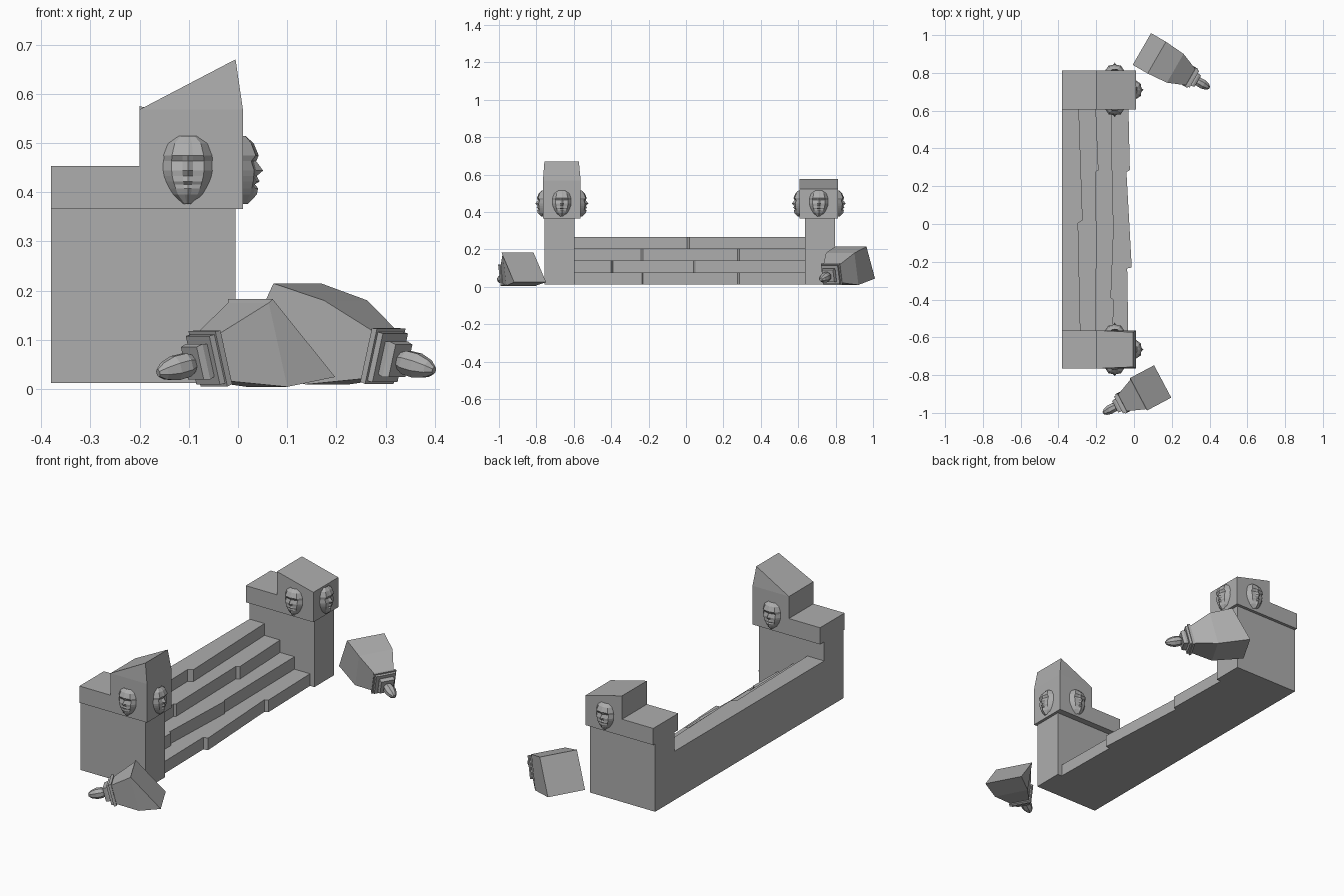
import bpy, bmesh
from math import radians, cos, sin, pi
from mathutils import Matrix, Vector

cube = bpy.data.objects.get("Cube")
if cube:
    bpy.data.objects.remove(cube, do_unlink=True)

# One stone colour
stone = bpy.data.materials.new("grey_stone")
stone.use_nodes = True
stone.diffuse_color = (0.42, 0.42, 0.42, 1)
stone.node_tree.nodes["Principled BSDF"].inputs["Base Color"].default_value = (0.42, 0.42, 0.42, 1)


def finish(name, bm, matrix=None):
    bmesh.ops.recalc_face_normals(bm, faces=bm.faces)
    mesh = bpy.data.meshes.new(name)
    bm.to_mesh(mesh)
    bm.free()
    mesh.materials.append(stone)
    obj = bpy.data.objects.new(name, mesh)
    bpy.context.collection.objects.link(obj)
    if matrix:
        obj.matrix_world = matrix
    return obj


def loft(name, rings, matrix=None):
    """Skin a stack of equal-length rings and close both ends."""
    bm = bmesh.new()
    loops = [[bm.verts.new(p) for p in ring] for ring in rings]
    n = len(loops[0])
    for a, b in zip(loops, loops[1:]):
        for i in range(n):
            j = (i + 1) % n
            bm.faces.new((a[i], a[j], b[j], b[i]))
    bm.faces.new(loops[0])
    bm.faces.new(loops[-1])
    return finish(name, bm, matrix)


def rect(x0, x1, y0, y1, z):
    return [(x0, y0, z), (x1, y0, z), (x1, y1, z), (x0, y1, z)]


# Staircase: each step has a worn, jogged front edge given as (y, x)
BACK, BASE = -0.38, 0.012
steps = [
    (0.075, [(-0.6, -0.03), (-0.235, -0.036), (-0.23, -0.012), (0.275, -0.04), (0.285, -0.022), (0.64, -0.03)]),
    (0.14, [(-0.6, -0.112), (-0.4, -0.108), (-0.39, -0.122), (0.04, -0.105), (0.05, -0.112), (0.64, -0.12)]),
    (0.205, [(-0.6, -0.2), (-0.24, -0.205), (-0.23, -0.195), (0.275, -0.205), (0.285, -0.188), (0.64, -0.203)]),
    (0.267, [(-0.6, -0.283), (0.005, -0.296), (0.02, -0.272), (0.64, -0.293)]),
]
low = BASE
for i, (top, edge) in enumerate(steps):
    outline = [(BACK, -0.6)] + [(x, y) for y, x in edge] + [(BACK, 0.64)]
    loft(f"step_{i + 1}", [[(x, y, z) for x, y in outline] for z in (low, top)])
    low = top


# Carved mask: rows of (height, half width, nose depth, cheek depth)
MASK = [
    (0.073, 0.022, 0.006, 0.005), (0.058, 0.043, 0.022, 0.017),
    (0.034, 0.052, 0.032, 0.026), (0.022, 0.053, 0.027, 0.017),
    (0.003, 0.053, 0.041, 0.023), (-0.008, 0.051, 0.028, 0.022),
    (-0.019, 0.047, 0.034, 0.021), (-0.025, 0.044, 0.024, 0.020),
    (-0.033, 0.040, 0.031, 0.018), (-0.046, 0.032, 0.028, 0.014),
    (-0.065, 0.010, 0.010, 0.006),
]


def mask(name, x, y, angle):
    bm = bmesh.new()
    grid = []
    for z, half, nose, cheek in MASK:
        side = (cheek + nose) / 2 if nose < 0.04 else cheek + 0.004
        row = [(-1, -0.004), (-0.62, cheek), (-0.2, side), (0, nose),
               (0.2, side), (0.62, cheek), (1, -0.004)]
        grid.append([bm.verts.new((u * half, -d, z)) for u, d in row])
    for a, b in zip(grid, grid[1:]):
        for i in range(len(a) - 1):
            bm.faces.new((a[i], b[i], b[i + 1], a[i + 1]))
    # Close the back so the mask is solid
    rim = grid[0] + [r[-1] for r in grid[1:-1]] + grid[-1][::-1] + [r[0] for r in grid[-2:0:-1]]
    bm.faces.new(rim)
    finish(name, bm, Matrix.Translation((x, y, 0.441)) @ Matrix.Rotation(radians(angle), 4, 'Z'))


# Pillars with stepped caps; heights are the cap block's top at its rear and front
def pillar(name, body, cap, rear_top, front_top):
    loft(name + "_pillar", [rect(BACK, -0.005, *body, z) for z in (BASE, 0.366)])
    profile = [(BACK, 0.366), (0.01, 0.366), (0.01, front_top),
               (-0.2, rear_top), (-0.2, 0.453), (BACK, 0.453)]
    loft(name + "_cap", [[(x, y, z) for x, z in profile] for y in cap])
    mid = sum(cap) / 2
    mask(name + "_mask_front", -0.102, cap[0], 0)
    mask(name + "_mask_side", 0.01, mid, 90)
    mask(name + "_mask_back", -0.102, cap[1], 180)


pillar("front", (-0.757, -0.597), (-0.765, -0.563), 0.568, 0.568)
pillar("back", (0.637, 0.797), (0.607, 0.813), 0.575, 0.522)

# Broken stump of the front spire, rising towards the stair front
loft("front_spire_stump", [
    [(-0.2, -0.765, 0.568), (0.01, -0.765, 0.568), (-0.005, -0.757, 0.67)],
    [(-0.2, -0.563, 0.568), (0.01, -0.563, 0.568), (-0.005, -0.573, 0.67)],
])

# Fallen spires: square sections of (distance, half size) ending in a finial
COLLARS = [(0, 0.088), (0.105, 0.05), (0.105, 0.056), (0.118, 0.058), (0.118, 0.051),
           (0.13, 0.051), (0.13, 0.034), (0.142, 0.037), (0.155, 0.034), (0.155, 0.02)]
FINIAL = [(0.15, 0.016), (0.168, 0.026), (0.195, 0.027), (0.222, 0.019), (0.236, 0.008)]


def fallen_spire(name, centre, heading, pitch, cut_top, cut_bottom):
    axis = Vector((cos(heading) * cos(pitch), sin(heading) * cos(pitch), -sin(pitch)))
    side = Vector((-sin(heading), cos(heading), 0))
    up = axis.cross(side)
    frame = Matrix((axis, side, up)).transposed().to_4x4()
    frame.translation = centre
    corners = [(-1, -1), (1, -1), (1, 1), (-1, 1)]
    broken = [(cut_top if v > 0 else cut_bottom, u * 0.097, v * 0.094) for u, v in corners]
    rings = [broken] + [[(t, u * h, v * h) for u, v in corners] for t, h in COLLARS]
    loft(name, rings, frame)
    turns = [pi / 8 + k * pi / 4 for k in range(8)]
    loft(name + "_finial", [[(t, r * cos(a), r * sin(a)) for a in turns] for t, r in FINIAL], frame)


fallen_spire("front_fallen_spire", (0.04, -0.893, 0.09), radians(208), radians(14), -0.006, -0.107)
fallen_spire("back_fallen_spire", (0.2, 0.835, 0.095), radians(-30), radians(14), -0.118, -0.165)
